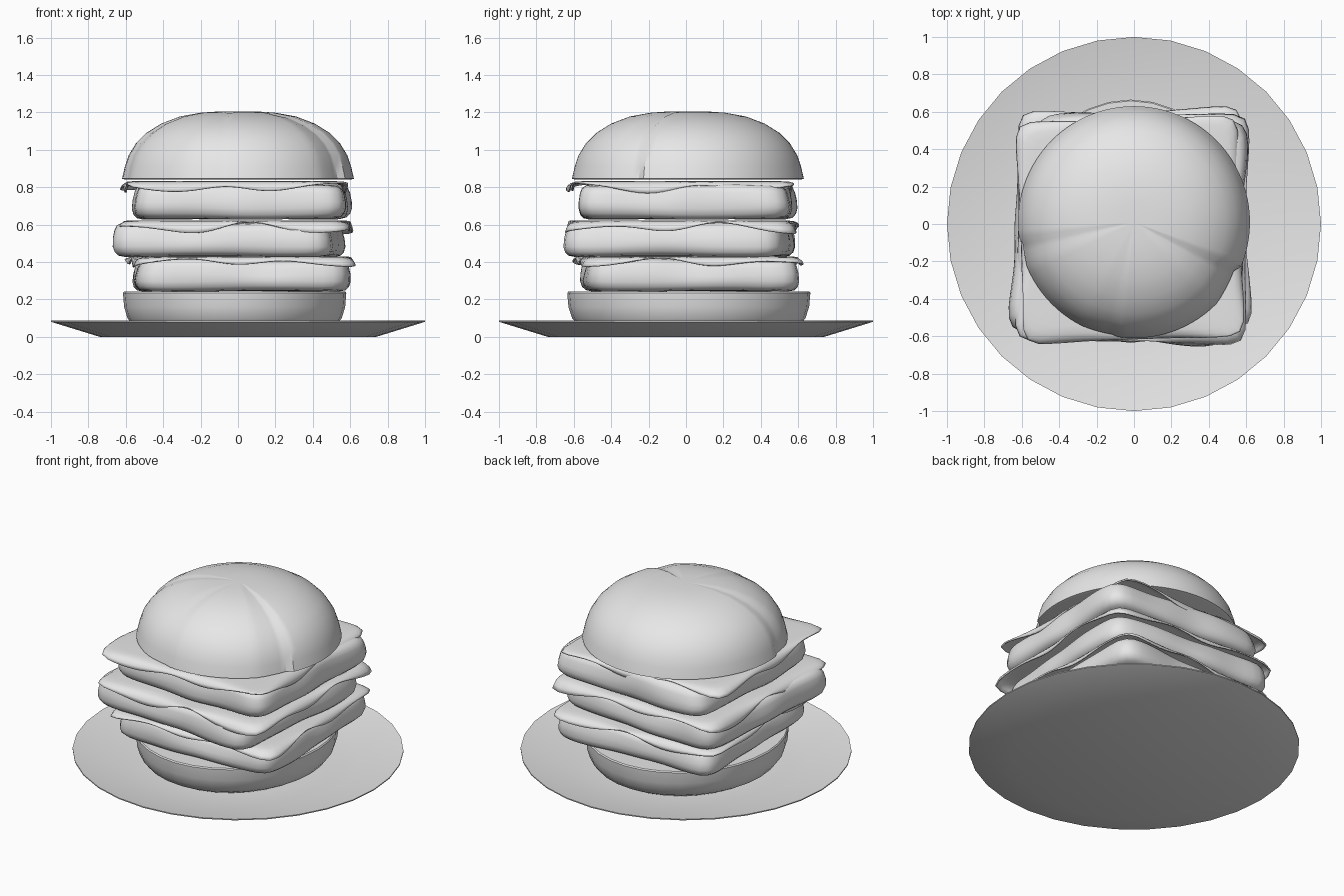
import bpy, bmesh
from math import sin, cos, tau, pi, radians, degrees

if "Cube" in bpy.data.objects:
    bpy.data.objects.remove(bpy.data.objects["Cube"], do_unlink=True)

grey = bpy.data.materials.new("plain_grey")
grey.use_nodes = True
grey.diffuse_color = (0.8, 0.8, 0.8, 1)
grey.node_tree.nodes["Principled BSDF"].inputs["Base Color"].default_value = (0.8, 0.8, 0.8, 1)


def loft(name, levels, shape, sides, loc=(0, 0), turn=0, thickness=0, sharp=40):
    """Skin rings listed from bottom to top; a zero radius closes to a point."""
    bm = bmesh.new()
    rings = []
    for r, z in levels:
        count = sides if r > 0 else 1
        rings.append([bm.verts.new(shape(tau * i / sides, r, z)) for i in range(count)])
    for low, high in zip(rings, rings[1:]):
        for i in range(sides):
            j = (i + 1) % sides
            if len(low) == 1:
                bm.faces.new((low[0], high[j], high[i]))
            elif len(high) == 1:
                bm.faces.new((low[i], low[j], high[0]))
            else:
                bm.faces.new((low[i], low[j], high[j], high[i]))
    mesh = bpy.data.meshes.new(name)
    bm.to_mesh(mesh)
    bm.free()
    mesh.materials.append(grey)
    ob = bpy.data.objects.new(name, mesh)
    bpy.context.collection.objects.link(ob)
    ob.location = (loc[0], loc[1], 0)
    ob.rotation_euler.z = radians(turn)
    bpy.ops.object.select_all(action='DESELECT')
    ob.select_set(True)
    bpy.context.view_layer.objects.active = ob
    bpy.ops.object.shade_smooth_by_angle(angle=radians(sharp))
    if thickness:
        mod = ob.modifiers.new("thickness", 'SOLIDIFY')
        mod.thickness = thickness
        mod.offset = 1
    return ob


def disc(a, r, z):
    return r * cos(a), r * sin(a), z


def square_radius(a, power=11):
    return (abs(cos(a)) ** power + abs(sin(a)) ** power) ** (-1 / power)


# Plate
loft("plate", [(0, 0), (0.74, 0), (1, 0.08), (1, 0.087), (0.72, 0.03), (0.5, 0.022), (0, 0.022)],
     disc, 32)

# Bottom bun, slightly longer from front to back
loft("bottom_bun", [(0, 0.02), (0.8, 0.02), (0.91, 0.06), (0.96, 0.1), (0.99, 0.16),
                    (1, 0.235), (0.99, 0.242), (0, 0.242)],
     lambda a, r, z: (0.597 * r * cos(a), 0.65 * r * sin(a), z), 32, (-0.018, 0.015))


# Patties, each with a slice of cheese draped over it
def add_layer(label, base, top, half, loc, turn, slice_loc, slice_turn, sag, phase):
    height = top - base

    def lumpy(a, r, z):
        wobble = 1 + 0.012 * sin(5 * a + phase + 9 * z) + 0.008 * sin(9 * a - phase)
        d = half * r * wobble * square_radius(a)
        lift = 0.012 * sin(4 * a + phase) * (0.3 if z < base + height / 2 else -0.6)
        return d * cos(a), d * sin(a), z + lift * r

    levels = [(0, 0), (0.9, 0), (0.955, 0.04), (0.985, 0.14), (1, 0.3), (0.995, 0.5),
              (0.98, 0.72), (0.96, 0.86), (0.92, 0.94), (0.85, 0.97), (0, 0.97)]
    loft(label + "_patty", [(r, base + height * t) for r, t in levels], lumpy, 96, loc, turn, sharp=70)

    def draped(a, r, z):
        # z holds how far each ring follows the hanging edge
        d = half * r * square_radius(a, 16)
        fold = sag * (1 + 0.6 * sin(7 * a + phase) + 0.35 * sin(4 * a - phase))
        corner = 0.02 * abs(sin(2 * a)) ** 6
        d *= 1 + z * corner
        return d * cos(a), d * sin(a), top - z * fold

    loft(label + "_cheese", [(1.015, 1), (1.01, 0.6), (0.99, 0.25), (0.95, 0.06), (0.88, 0), (0, 0)],
         draped, 96, slice_loc, slice_turn, thickness=0.009, sharp=60)


add_layer("lower", 0.245, 0.42, 0.57, (0.015, 0.015), 1.5, (0.01, 0.01), 3, 0.026, 0.6)
add_layer("middle", 0.43, 0.613, 0.592, (-0.045, -0.025), -4, (-0.01, -0.02), -1, 0.034, 2.2)
add_layer("upper", 0.63, 0.823, 0.57, (0.018, 0.005), -2, (-0.02, -0.03), 2, 0.03, 4.0)


# Top bun with baked-in creases: start angle, width in degrees, depth
CREASES = [(-23, 20, 0.06), (-172, -14, 0.035), (-98, 18, 0.02)]


def creased(a, r, z):
    dent = 0
    for start, width, depth in CREASES:
        gap = (start - degrees(a) + 180) % 360 - 180
        t = gap / width
        if 0 < t < 1:
            dent += depth * (1 - t) ** 0.7
    dent *= min(1, r * 1.3)
    drop = dent * 0.5 * max(0, (z - 0.95) / 0.25)
    d = r * (1 - dent)
    return d * cos(a), d * sin(a), z - drop


dome = [(0, 0.84), (0.6, 0.84), (0.62, 0.845), (0.605, 0.91), (0.585, 0.97), (0.545, 1.035),
        (0.49, 1.09), (0.41, 1.14), (0.31, 1.178), (0.2, 1.198), (0.1, 1.205), (0, 1.205)]
loft("top_bun", dome, creased, 96, (0, 0.01), sharp=35)
